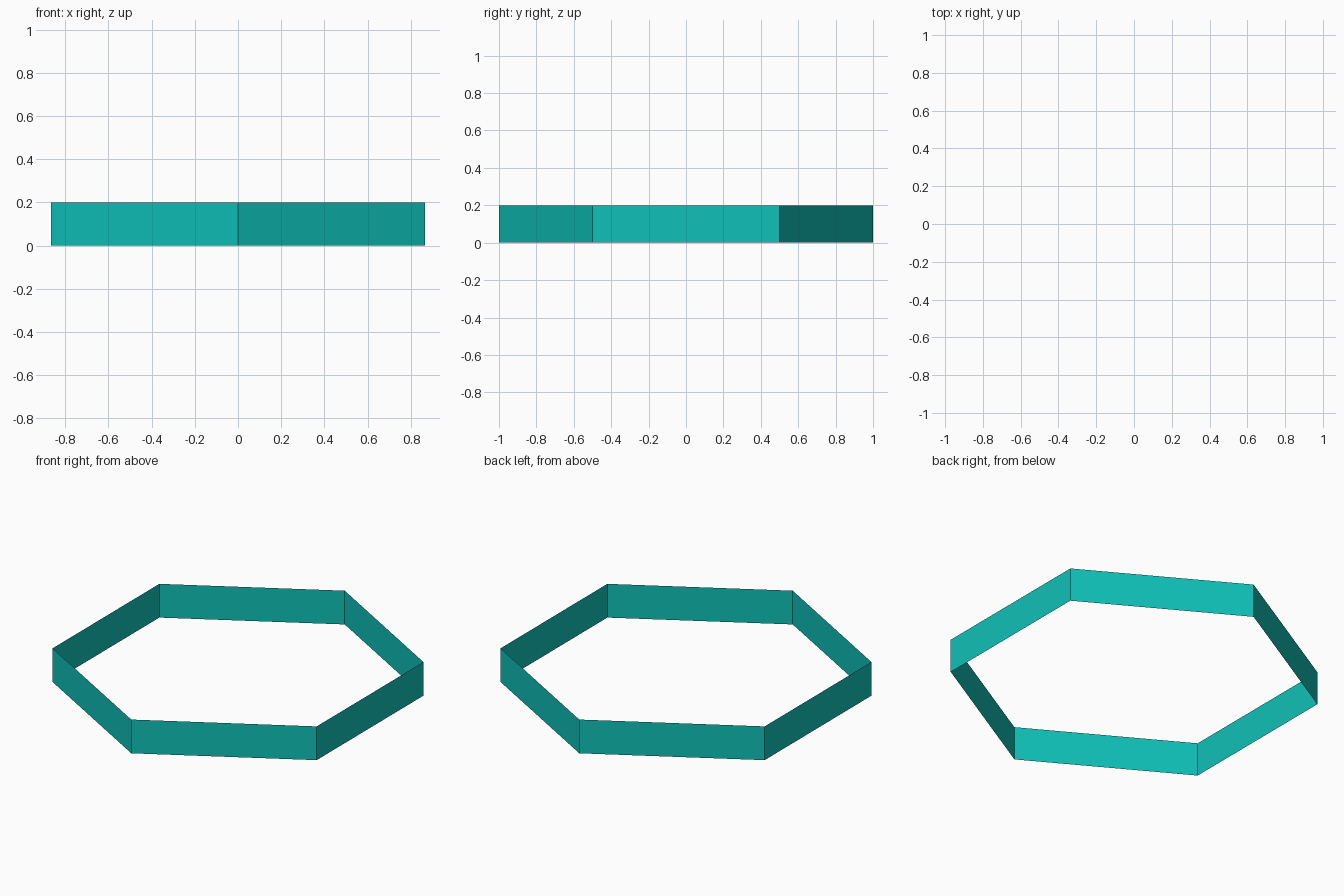
import bpy

if "Cube" in bpy.data.objects:
    bpy.data.objects.remove(bpy.data.objects["Cube"])

# Thin open hexagonal band with corners pointing front and back
bpy.ops.mesh.primitive_cylinder_add(vertices=6, radius=1.0, depth=0.2,
                                    end_fill_type='NOTHING', location=(0, 0, 0.1))
band = bpy.context.object
band.name = "hexagonal_band"

# Teal colour
teal = bpy.data.materials.new("teal")
teal.diffuse_color = (0.005, 0.53, 0.48, 1.0)
teal.use_nodes = True
teal.node_tree.nodes["Principled BSDF"].inputs["Base Color"].default_value = teal.diffuse_color
band.data.materials.append(teal)
